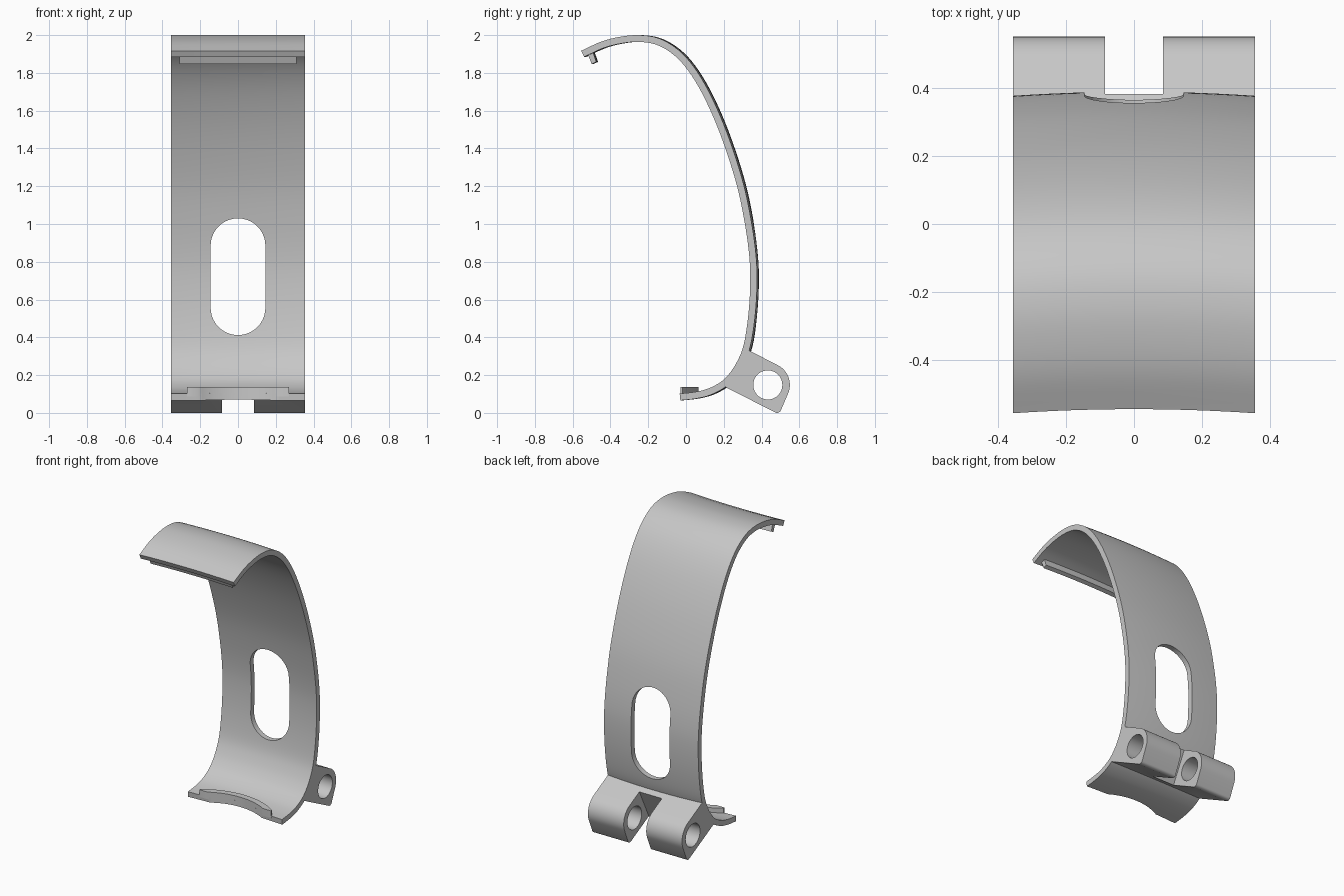
import bpy, bmesh, math
from mathutils import Vector

if "Cube" in bpy.data.objects:
    bpy.data.objects.remove(bpy.data.objects["Cube"])

HALF = 0.355      # half width of the band
CROWN = 0.012     # rearward bulge of the band at its middle
THICK = 0.036

grey = bpy.data.materials.new("light_grey")
grey.diffuse_color = (0.57, 0.57, 0.57, 1)
grey.use_nodes = True
grey.node_tree.nodes["Principled BSDF"].inputs["Base Color"].default_value = grey.diffuse_color


def crown(x):
    return CROWN * (1 - (x / HALF) ** 2)


def finish(name, bm):
    bmesh.ops.recalc_face_normals(bm, faces=bm.faces)
    mesh = bpy.data.meshes.new(name)
    bm.to_mesh(mesh)
    bm.free()
    ob = bpy.data.objects.new(name, mesh)
    bpy.context.collection.objects.link(ob)
    mesh.materials.append(grey)
    return ob


def extrude_x(name, profile, x0, x1, steps=1, bulge=False):
    """Sweep a closed (y, z) profile along x."""
    bm = bmesh.new()
    rings = []
    for i in range(steps + 1):
        x = x0 + (x1 - x0) * i / steps
        dy = crown(x) if bulge else 0
        rings.append([bm.verts.new((x, y + dy, z)) for y, z in profile])
    n = len(profile)
    for a, b in zip(rings, rings[1:]):
        for j in range(n):
            k = (j + 1) % n
            bm.faces.new((a[j], a[k], b[k], b[j]))
    bm.faces.new(rings[0])
    bm.faces.new(rings[-1])
    return finish(name, bm)


def extrude_dir(name, points, offset):
    """Prism from a loop of 3D points."""
    bm = bmesh.new()
    a = [bm.verts.new(p) for p in points]
    b = [bm.verts.new(Vector(p) + Vector(offset)) for p in points]
    n = len(a)
    for j in range(n):
        k = (j + 1) % n
        bm.faces.new((a[j], a[k], b[k], b[j]))
    bm.faces.new(a)
    bm.faces.new(b)
    return finish(name, bm)


def cut(ob, cutter):
    bpy.context.view_layer.objects.active = ob
    mod = ob.modifiers.new("cut", 'BOOLEAN')
    mod.operation = 'DIFFERENCE'
    mod.solver = 'EXACT'
    mod.object = cutter
    bpy.ops.object.modifier_apply(modifier=mod.name)
    bpy.data.objects.remove(cutter)


def arc(cy, cz, r, a0, a1, n):
    return [(cy + r * math.cos(math.radians(a0 + (a1 - a0) * i / n)),
             cz + r * math.sin(math.radians(a0 + (a1 - a0) * i / n)))
            for i in range(n + 1)]


def spline(pts, n):
    """Smooth curve through the given points."""
    p = [Vector(q) for q in pts]
    p = [2 * p[0] - p[1]] + p + [2 * p[-1] - p[-2]]
    out = []
    for i in range(1, len(p) - 2):
        a, b, c, d = p[i - 1:i + 3]
        for s in range(n):
            t = s / n
            out.append(0.5 * (2 * b + (c - a) * t + (2 * a - 5 * b + 4 * c - d) * t * t
                              + (3 * b - a - 3 * c + d) * t ** 3))
    return out + [p[-2]]


def inset(curve, dist):
    """Offset the curve towards its hollow side."""
    out = []
    for i, q in enumerate(curve):
        t = (curve[min(i + 1, len(curve) - 1)] - curve[max(i - 1, 0)]).normalized()
        out.append(q + dist * Vector((t.y, -t.x)))
    return out


# Curved band, from upper tip round the back to the lower tip
outer = spline([(-0.555, 1.917), (-0.45, 1.965), (-0.35, 1.991), (-0.25, 2.0),
                (-0.15, 1.985), (-0.06, 1.937), (0.02, 1.86), (0.10, 1.74),
                (0.18, 1.575), (0.25, 1.39), (0.31, 1.19), (0.35, 0.99),
                (0.371, 0.83), (0.376, 0.70), (0.370, 0.56), (0.355, 0.43),
                (0.335, 0.333), (0.305, 0.26), (0.265, 0.195), (0.21, 0.138),
                (0.13, 0.095), (0.05, 0.075), (-0.03, 0.066)], 4)
inner = inset(outer, THICK)
band = extrude_x("curved_band", outer + inner[::-1], -HALF, HALF, 16, True)

# Oblong window through the back
R = 0.145
window = arc(0, 1.03 - R, R, 0, 180, 20) + arc(0, 0.412 + R, R, 180, 360, 20)
cut(band, extrude_dir("window_cutter", [(x, 0.15, z) for x, z in window], (0, 0.5, 0)))

# Concave scoop in the lower front edge
SCOOP, SCOOP_Y = 0.428, -0.403
cut(band, extrude_dir("scoop_cutter",
                      [(x, y, -0.1) for x, y in arc(0, SCOOP_Y, SCOOP, 0, 360, 96)[:-1]],
                      (0, 0, 0.4)))

# Raised rim along the scoop
front = arc(0, SCOOP_Y, SCOOP, 60.6, 119.4, 20)
back = arc(0, SCOOP_Y, SCOOP + 0.042, 125, 55, 20)
rim = [(0.27, -0.03)] + front + [(-0.27, -0.03)] + back
lower = extrude_dir("lower_rim", [(x, y, 0.088) for x, y in rim], (0, 0, 0.049))

# Catch under the upper tip
upper = extrude_x("upper_catch", [(-0.525, 1.905), (-0.502, 1.847), (-0.478, 1.858),
                                  (-0.497, 1.915)], -0.31, 0.31, 12, True)

# Hinge block with rounded corners, following the band at its root
AY, AZ = 0.433, 0.148
tilt = math.degrees(math.atan2(-0.5, 1))
root = [tuple(q) for q in inset(outer, 0.012) if 0.135 < q.y < 0.36]
block = ([(0.333, 0.331)] + arc(AY, AZ, 0.117, 90 + tilt, tilt, 12)
         + arc(0.482, 0.022, 0.022, tilt, tilt - 90, 5) + [(0.208, 0.137)] + root[::-1])
hinge = extrude_x("hinge_block", block, -HALF, HALF)

# Central gap between the knuckles, then the pin hole
d = Vector((1, -0.5)).normalized()
u = Vector((0.5, 1)).normalized()
axis = Vector((AY, AZ))
gap = [axis + d * a + u * b for a, b in ((-0.117, -0.3), (0.3, -0.3), (0.3, 0.3), (-0.117, 0.3))]
cut(hinge, extrude_x("gap_cutter", [tuple(q) for q in gap], -0.085, 0.085))
cut(hinge, extrude_x("pin_cutter", arc(AY, AZ, 0.077, 0, 360, 40)[:-1], -0.5, 0.5))

# Smooth shading with crisp edges
for ob in (band, lower, upper, hinge):
    bpy.ops.object.select_all(action='DESELECT')
    ob.select_set(True)
    bpy.context.view_layer.objects.active = ob
    bpy.ops.object.shade_smooth_by_angle(angle=math.radians(30))
